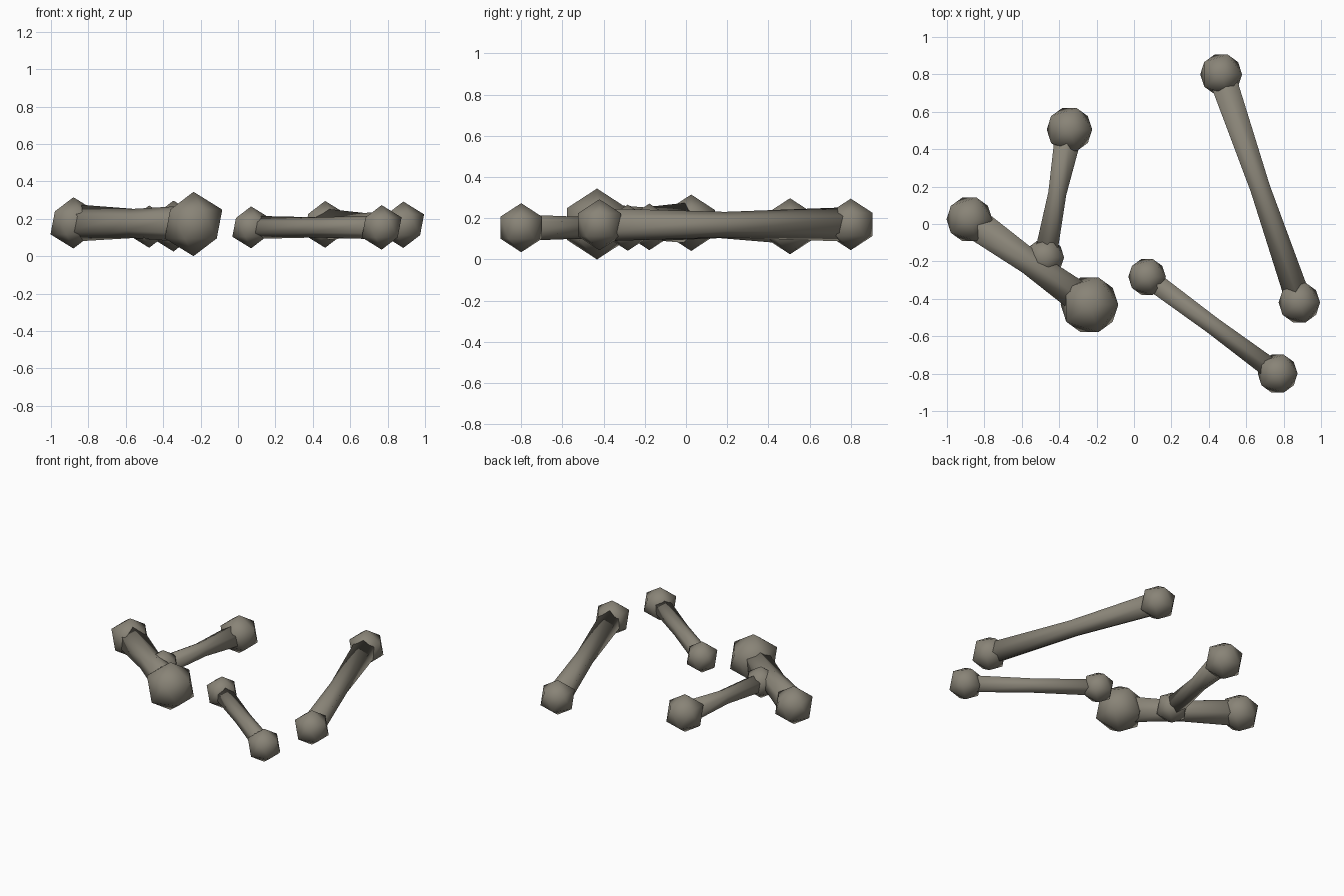
import bpy, bmesh
from mathutils import Vector

cube = bpy.data.objects.get("Cube")
if cube:
    bpy.data.objects.remove(cube, do_unlink=True)

SIDES = 6

bone_mat = bpy.data.materials.new("aged bone")
bone_mat.use_nodes = True
colour = (0.25, 0.23, 0.185, 1)
bone_mat.diffuse_color = colour
bone_mat.node_tree.nodes["Principled BSDF"].inputs["Base Color"].default_value = colour


def finish(name, bm):
    """Turn a bmesh into a smooth shaded object."""
    bmesh.ops.recalc_face_normals(bm, faces=bm.faces)
    for face in bm.faces:
        face.smooth = True
    mesh = bpy.data.meshes.new(name)
    bm.to_mesh(mesh)
    bm.free()
    mesh.materials.append(bone_mat)
    obj = bpy.data.objects.new(name, mesh)
    bpy.context.collection.objects.link(obj)
    return obj


def knob(name, centre, radius):
    bm = bmesh.new()
    bmesh.ops.create_icosphere(bm, subdivisions=1, radius=radius)
    finish(name, bm).location = centre


def shaft(name, start, end, radii):
    """Waisted prism: one ring at each end and one in the middle."""
    start, end = Vector(start), Vector(end)
    axis = end - start
    bm = bmesh.new()
    bmesh.ops.create_cone(bm, cap_ends=True, segments=SIDES, radius1=1, radius2=1, depth=1)
    sides = [e for e in bm.edges if abs(e.verts[0].co.z - e.verts[1].co.z) > 0.5]
    bmesh.ops.subdivide_edges(bm, edges=sides, cuts=1, use_grid_fill=True)
    for v in bm.verts:
        r = radii[round((v.co.z + 0.5) * 2)]
        v.co.x *= r
        v.co.y *= r
        v.co.z *= axis.length
    obj = finish(name, bm)
    obj.location = (start + end) / 2
    obj.rotation_mode = 'QUATERNION'
    obj.rotation_quaternion = axis.to_track_quat('Z', 'Y')


# Each bone: knob centre and radius at both ends, then shaft radii along its length
bones = {
    "thick_bone": ((-0.88, 0.025, 0.178), 0.137, (-0.238, -0.432, 0.172), 0.172, (0.1, 0.078, 0.1)),
    "short_bone": ((-0.345, 0.505, 0.161), 0.136, (-0.475, -0.178, 0.158), 0.113, (0.086, 0.056, 0.07)),
    "thin_bone": ((0.07, -0.283, 0.154), 0.112, (0.768, -0.8, 0.154), 0.119, (0.062, 0.054, 0.064)),
    "long_bone": ((0.466, 0.8, 0.17), 0.125, (0.884, -0.42, 0.168), 0.124, (0.084, 0.062, 0.08)),
}
for name, (start, r_start, end, r_end, radii) in bones.items():
    knob(name + "_first_knob", start, r_start)
    knob(name + "_second_knob", end, r_end)
    shaft(name + "_shaft", start, end, radii)
